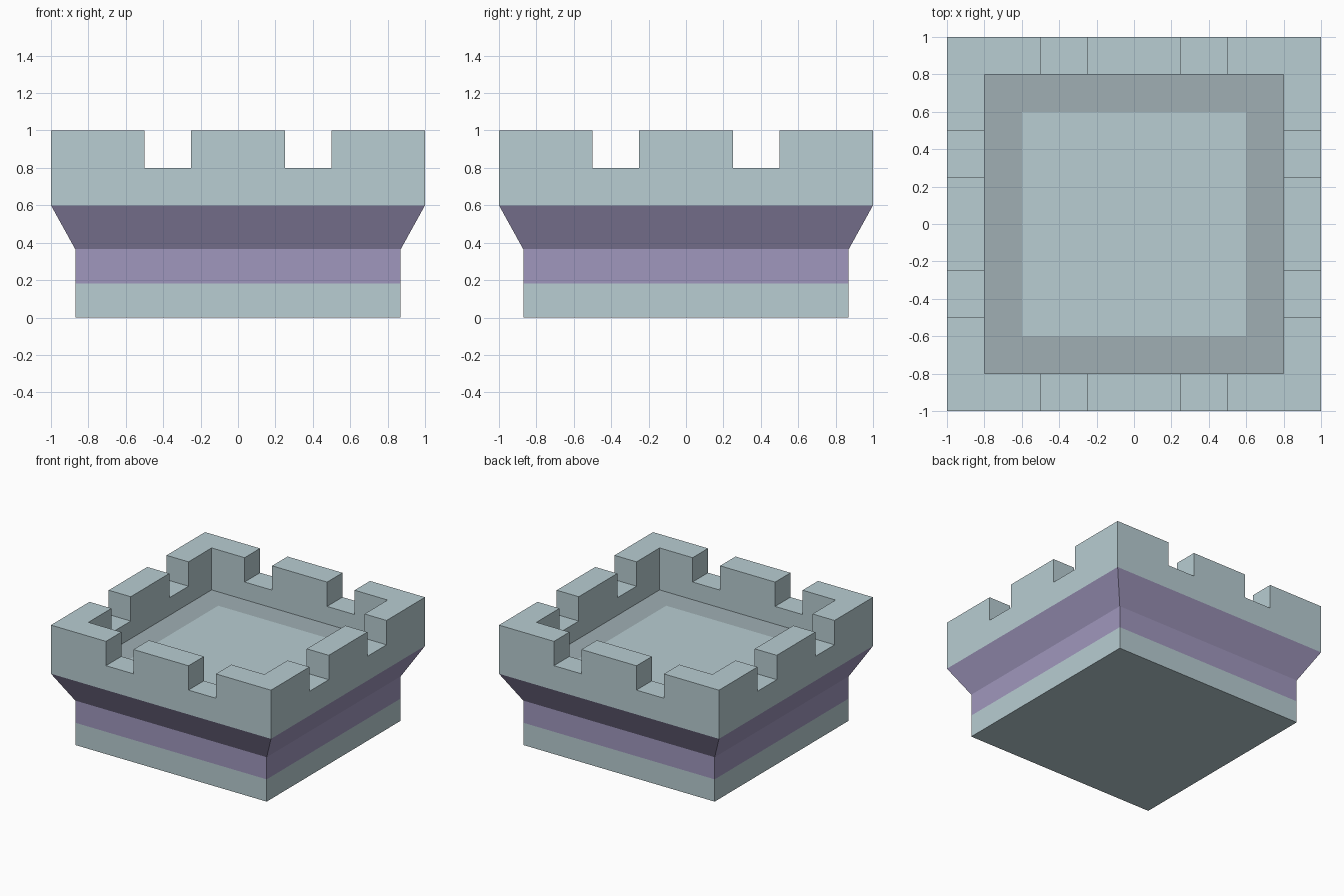
import bpy, bmesh

if "Cube" in bpy.data.objects:
    bpy.data.objects.remove(bpy.data.objects["Cube"])


def material(name, rgb):
    m = bpy.data.materials.new(name)
    m.diffuse_color = (*rgb, 1)
    m.use_nodes = True
    m.node_tree.nodes["Principled BSDF"].inputs["Base Color"].default_value = m.diffuse_color
    return m


STONE, PURPLE, SHADE = 0, 1, 2
materials = [
    material("pale_stone", (0.48, 0.61, 0.645)),
    material("purple_trim", (0.35, 0.31, 0.51)),
    material("floor_border", (0.35, 0.43, 0.455)),
]

# Square profile: half width, height, material of the band up to the next ring
profile = [
    (0.87, 0.0, STONE),     # plinth
    (0.87, 0.183, PURPLE),  # trim band
    (0.87, 0.365, PURPLE),  # flared corbel
    (1.0, 0.6, STONE),      # outer parapet
    (1.0, 1.0, STONE),      # rim
    (0.8, 1.0, STONE),      # inner parapet
    (0.8, 0.655, SHADE),    # floor border
    (0.6, 0.655, STONE),    # floor
]

# Tower top: stacked square rings, closed at both ends
bm = bmesh.new()
rings = [[bm.verts.new((sx * r, sy * r, z))
          for sx, sy in ((-1, -1), (1, -1), (1, 1), (-1, 1))]
         for r, z, _ in profile]
for a, b, (_, _, mat) in zip(rings, rings[1:], profile):
    for i in range(4):
        j = (i + 1) % 4
        bm.faces.new((a[i], a[j], b[j], b[i])).material_index = mat
bm.faces.new(rings[0][::-1])
bm.faces.new(rings[-1])
bmesh.ops.recalc_face_normals(bm, faces=bm.faces)
mesh = bpy.data.meshes.new("tower_battlement")
bm.to_mesh(mesh)
bm.free()
for m in materials:
    mesh.materials.append(m)
tower = bpy.data.objects.new("tower_battlement", mesh)
bpy.context.collection.objects.link(tower)
bpy.context.view_layer.objects.active = tower


# Battlement gaps: bars cut across opposite walls in both directions
def cut_gap(location, size):
    bpy.ops.mesh.primitive_cube_add(size=1, location=location)
    cutter = bpy.context.object
    cutter.name = "gap_cutter"
    cutter.scale = size
    cutter.hide_render = True
    mod = tower.modifiers.new("gap", "BOOLEAN")
    mod.operation = "DIFFERENCE"
    mod.solver = "EXACT"
    mod.object = cutter
    bpy.context.view_layer.objects.active = tower
    bpy.ops.object.modifier_apply(modifier=mod.name)
    bpy.data.objects.remove(cutter)


for side in (-1, 1):
    cut_gap((side * 0.375, 0, 1.0), (0.25, 2.4, 0.4))
    cut_gap((0, side * 0.375, 1.0), (2.4, 0.25, 0.4))
